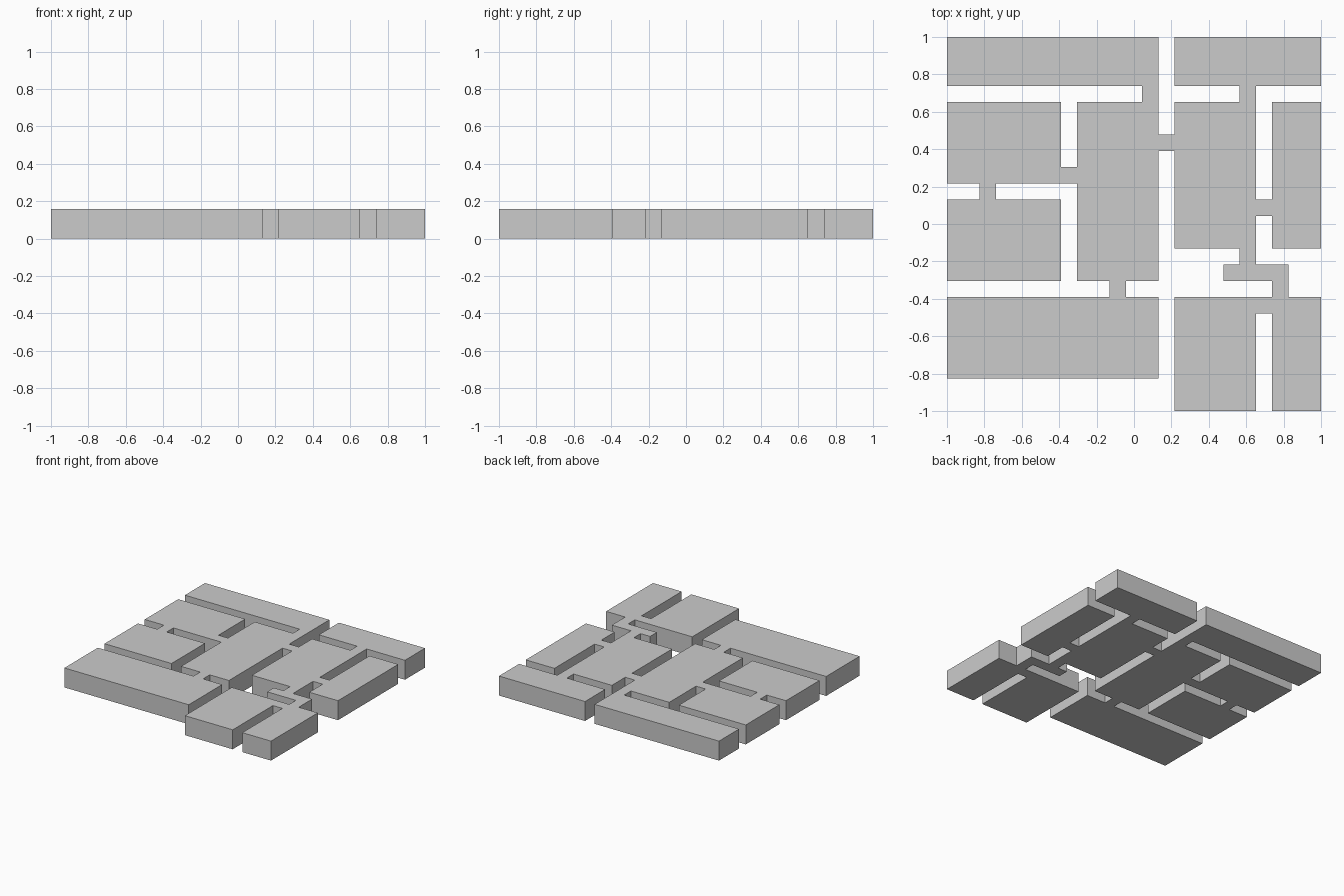
import bpy, bmesh

if "Cube" in bpy.data.objects:
    bpy.data.objects.remove(bpy.data.objects["Cube"])

N = 23                # the plan sits on a 23 x 23 grid
CELL = 2 / N
HEIGHT = 0.16

# Rooms as grid rectangles: x0, y0, x1, y1
rooms = [
    (0, 20, 13, 23), (14, 20, 23, 23),
    (0, 14, 7, 19), (0, 8, 7, 13), (8, 8, 13, 19),
    (14, 10, 19, 19), (20, 10, 23, 19),
    (0, 2, 13, 7), (14, 0, 19, 7), (20, 0, 23, 7),
]
# Doorways and the short passage linking the rooms
links = [
    (12, 19, 13, 20), (18, 19, 19, 20), (13, 16, 14, 17),
    (7, 14, 8, 15), (2, 13, 3, 14), (19, 12, 20, 13),
    (10, 7, 11, 8), (18, 9, 19, 10), (17, 8, 21, 9),
    (20, 7, 21, 8), (19, 6, 20, 7),
]

cells = {(x, y) for x0, y0, x1, y1 in rooms + links
         for x in range(x0, x1) for y in range(y0, y1)}

# Flat plan built from shared-corner cells
bm = bmesh.new()
corners = {}


def corner(i, j):
    if (i, j) not in corners:
        corners[i, j] = bm.verts.new((i * CELL - 1, j * CELL - 1, 0))
    return corners[i, j]


for x, y in sorted(cells):
    bm.faces.new([corner(x, y), corner(x + 1, y),
                  corner(x + 1, y + 1), corner(x, y + 1)])

# Raise the plan into one closed slab and merge coplanar cells
top = bmesh.ops.extrude_face_region(bm, geom=bm.faces[:], use_keep_orig=True)
bmesh.ops.translate(bm, vec=(0, 0, HEIGHT),
                    verts=[v for v in top["geom"] if isinstance(v, bmesh.types.BMVert)])
bmesh.ops.recalc_face_normals(bm, faces=bm.faces[:])
bmesh.ops.dissolve_limit(bm, angle_limit=0.01, verts=bm.verts[:], edges=bm.edges[:])

mesh = bpy.data.meshes.new("floor_plan")
bm.to_mesh(mesh)
bm.free()
bpy.context.collection.objects.link(bpy.data.objects.new("floor_plan", mesh))
